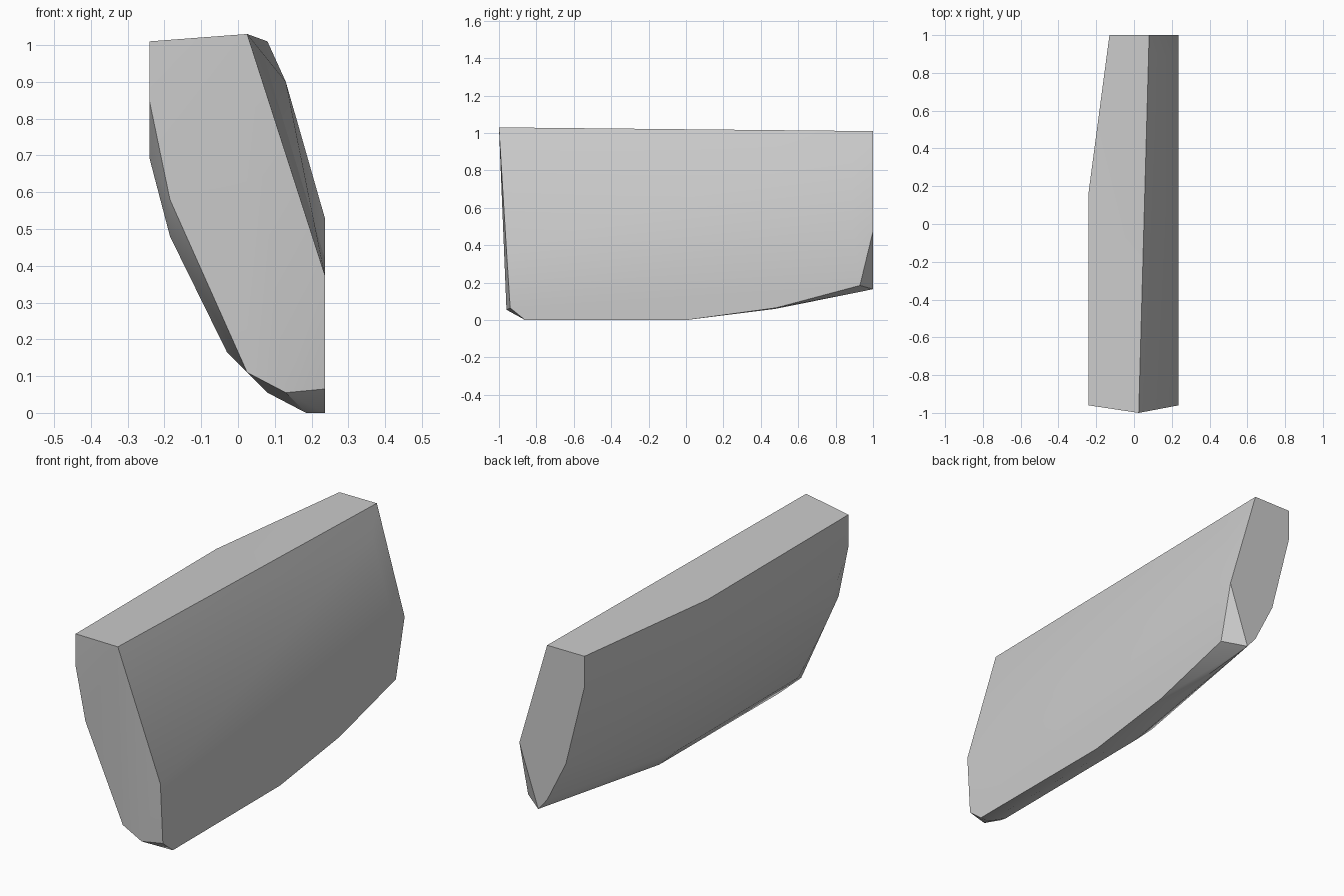
import bpy
import bmesh
import math

old = bpy.data.objects.get("Cube")
if old:
    bpy.data.objects.remove(old, do_unlink=True)


def make_material(name, colour):
    material = bpy.data.materials.new(name)
    material.use_nodes = True
    material.diffuse_color = colour
    material.node_tree.nodes["Principled BSDF"].inputs["Base Color"].default_value = colour
    return material


LEFT, RIGHT = 0.236, -0.24   # flat side planes
BACK = 1.0

# Corner points (x, z) of the block's cross-sections, keyed by depth y
sections = {
    # front ridge and front face outline
    -1.0: [(0.025, 1.03)],
    -0.96: [(RIGHT, 1.01), (RIGHT, 0.845), (-0.185, 0.58), (0.025, 0.11),
            (0.13, 0.055), (LEFT, 0.375)],
    -0.94: [(LEFT, 0.065)],
    # end of the front chamfers
    -0.86: [(RIGHT, 0.69), (-0.185, 0.48), (-0.13, 0.38), (-0.03, 0.165),
            (0.08, 0.055), (0.185, 0), (LEFT, 0)],
    # middle of the keel, where the underside starts to rise
    0.0: [(0.185, 0), (LEFT, 0)],
    0.1: [(-0.03, 0.165), (0.08, 0.06)],
    0.17: [(RIGHT, 1.01), (RIGHT, 0.78)],
    0.48: [(0.185, 0.06), (LEFT, 0.065)],
    # soft shoulder ahead of the back face
    0.89: [(0.13, 0.9), (LEFT, 0.53)],
    0.93: [(LEFT, 0.185)],
    # back face outline
    BACK: [(0.08, 1.01), (-0.13, 1.01), (-0.13, 0.855), (-0.025, 0.435),
           (0.08, 0.225), (0.13, 0.165), (LEFT, 0.475)],
}

# Wrap the sections in one convex shell
bm = bmesh.new()
for y, outline in sections.items():
    for x, z in outline:
        bm.verts.new((x, y, z))
hull = bmesh.ops.convex_hull(bm, input=bm.verts)
loose = {g for g in hull["geom_interior"] + hull["geom_unused"]
         if isinstance(g, bmesh.types.BMVert)}
bmesh.ops.delete(bm, geom=list(loose), context="VERTS")
bmesh.ops.dissolve_limit(bm, angle_limit=math.radians(0.5),
                         verts=bm.verts, edges=bm.edges)
bmesh.ops.recalc_face_normals(bm, faces=bm.faces)

mesh = bpy.data.meshes.new("faceted_block")
bm.to_mesh(mesh)
bm.free()
block = bpy.data.objects.new("faceted_block", mesh)
bpy.context.collection.objects.link(block)
mesh.materials.append(make_material("plain grey", (0.6, 0.6, 0.6, 1)))

# Soft sides with crisp outer edges
bpy.ops.object.select_all(action="DESELECT")
block.select_set(True)
bpy.context.view_layer.objects.active = block
bpy.ops.object.shade_smooth_by_angle(angle=math.radians(30))
